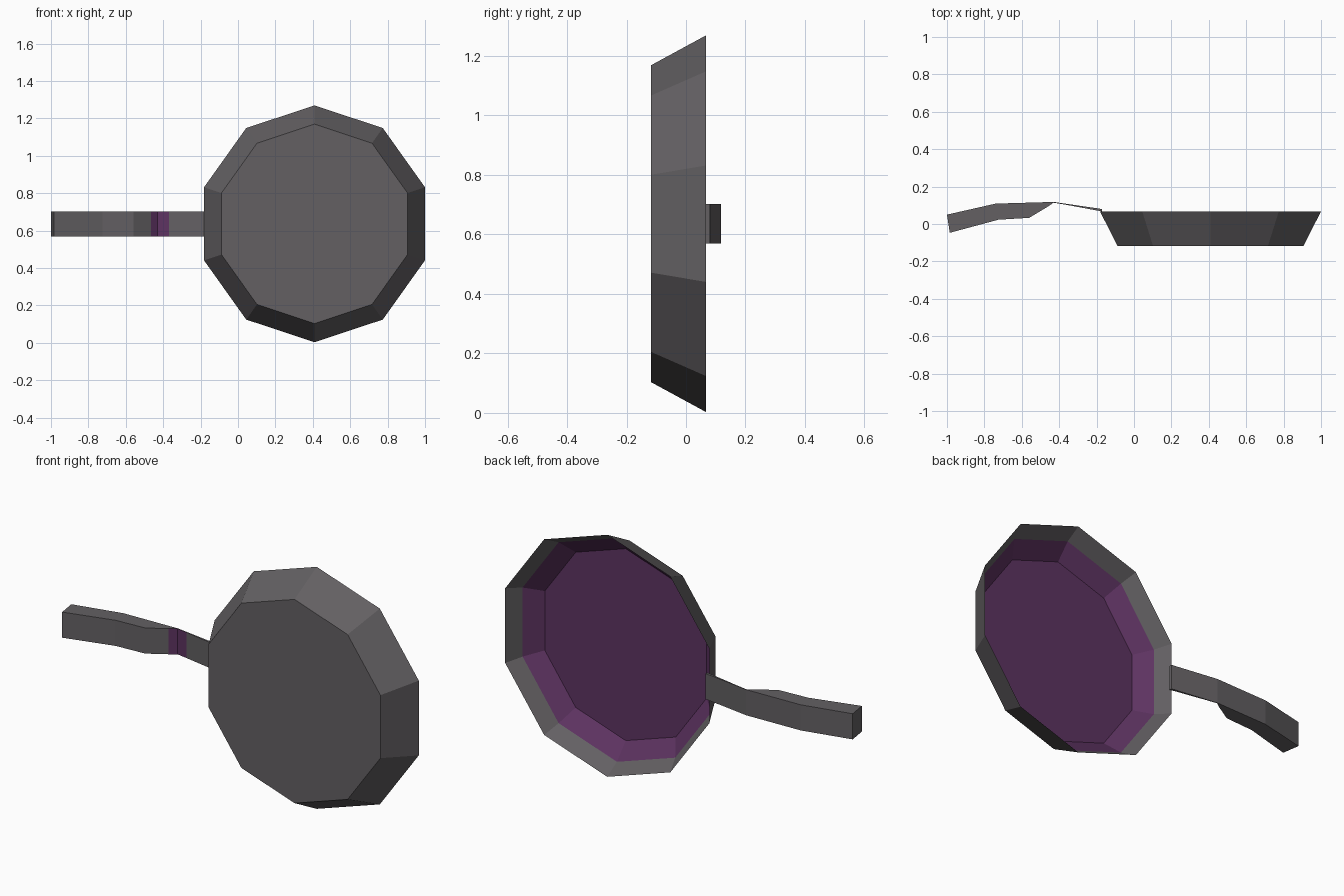
import bpy, bmesh, math

if "Cube" in bpy.data.objects:
    bpy.data.objects.remove(bpy.data.objects["Cube"])


def material(name, color):
    m = bpy.data.materials.new(name)
    m.diffuse_color = (*color, 1)
    m.use_nodes = True
    m.node_tree.nodes["Principled BSDF"].inputs["Base Color"].default_value = m.diffuse_color
    return m


GRAY = material("iron_gray", (0.125, 0.117, 0.124))
PURPLE = material("dark_purple", (0.110, 0.033, 0.120))


def finish(name, bm):
    bmesh.ops.recalc_face_normals(bm, faces=bm.faces)
    mesh = bpy.data.meshes.new(name)
    bm.to_mesh(mesh)
    bm.free()
    mesh.materials.append(GRAY)
    mesh.materials.append(PURPLE)
    ob = bpy.data.objects.new(name, mesh)
    bpy.context.collection.objects.link(ob)
    return ob


# Pan: ten-sided rings (radius, y) from the outer base over the sharp rim to the inner floor
SIDES, CX, CZ = 10, 0.409, 0.636
RINGS = [(0.533, -0.117), (0.633, 0.067), (0.585, -0.013), (0.502, -0.086)]
bm = bmesh.new()
loops = []
for r, y in RINGS:
    angles = [2 * math.pi * i / SIDES for i in range(SIDES)]
    loops.append([bm.verts.new((CX + 0.981 * r * math.sin(a), y, CZ + r * math.cos(a)))
                  for a in angles])
bm.faces.new(loops[0])
for k in range(3):
    for i in range(SIDES):
        j = (i + 1) % SIDES
        f = bm.faces.new((loops[k][i], loops[k][j], loops[k + 1][j], loops[k + 1][i]))
        f.material_index = 1 if k == 2 else 0      # coating on the lower inner wall
bm.faces.new(loops[3]).material_index = 1          # coated floor
finish("pan", bm)

# Handle: side profile (x, y) extruded along z; grip is thick, neck is thin
BACK = [(-1.0, 0.05), (-0.74, 0.109), (-0.43, 0.118), (-0.17, 0.080)]
FRONT = [(-0.17, 0.067), (-0.37, 0.104), (-0.43, 0.114), (-0.465, 0.090),
         (-0.56, 0.033), (-0.725, 0.023), (-0.985, -0.047)]
profile = BACK + FRONT
bm = bmesh.new()
low, high = [[bm.verts.new((x, y, z)) for x, y in profile] for z in (0.569, 0.703)]
bm.faces.new(low)
bm.faces.new(high)
n = len(profile)
for i in range(n):
    j = (i + 1) % n
    f = bm.faces.new((low[i], low[j], high[j], high[i]))
    # purple band on the front where grip meets neck
    f.material_index = 1 if i in (5, 6) else 0
finish("handle", bm)
